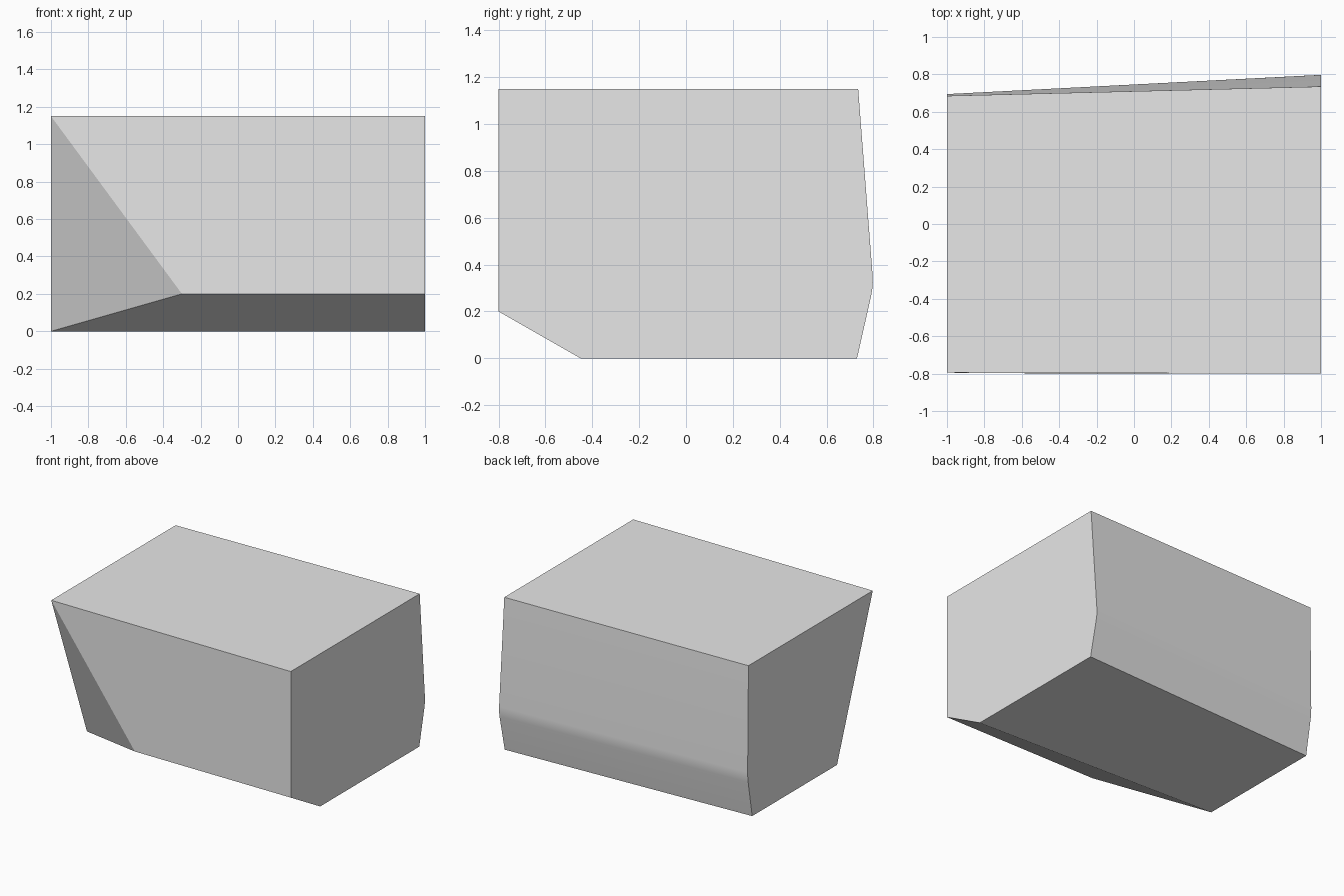
import bpy
import bmesh
from math import radians

cube = bpy.data.objects.get("Cube")
if cube:
    bpy.data.objects.remove(cube, do_unlink=True)

# Plain grey material
grey = bpy.data.materials.new("light grey")
grey.use_nodes = True
colour = (0.8, 0.8, 0.8, 1)
grey.diffuse_color = colour
grey.node_tree.nodes["Principled BSDF"].inputs["Base Color"].default_value = colour

bm = bmesh.new()


def section(x, outline):
    """End outline of the block as vertices at one x."""
    return [bm.verts.new((x, y, z)) for y, z in outline]


# Left end: front top, front chamfer, bottom, rear ridge, rear top
lft, lfc, lfb, lbb, lbr, lbt = left = section(
    1, [(-0.8, 1.15), (-0.8, 0.2), (-0.45, 0), (0.73, 0), (0.8, 0.31), (0.735, 1.15)])
# Right end: the front tapers straight down to the bottom
rft, rfb, rbb, rbr, rbt = right = section(
    -1, [(-0.795, 1.15), (-0.37, 0), (0.64, 0), (0.695, 0.31), (0.685, 1.15)])
# Point where the chamfer meets the cut front corner
corner = bm.verts.new((-0.3, -0.8, 0.2))

for face in (
    left, right,
    (lft, lbt, rbt, rft),          # top
    (lfb, rfb, rbb, lbb),          # underside
    (lft, rft, corner, lfc),       # front
    (rft, rfb, corner),            # cut corner
    (lfc, corner, rfb, lfb),       # front chamfer
    (lbt, lbr, rbr, rbt),          # upper back
    (lbr, lbb, rbb, rbr),          # lower back
):
    bm.faces.new(face)

# Soften the rear ridge slightly
ridge = bm.edges.get((lbr, rbr))
bmesh.ops.bevel(bm, geom=[ridge], offset=0.04, segments=3, profile=0.5, affect='EDGES')
bmesh.ops.recalc_face_normals(bm, faces=bm.faces)

mesh = bpy.data.meshes.new("cut_block")
bm.to_mesh(mesh)
bm.free()
mesh.materials.append(grey)
block = bpy.data.objects.new("cut_block", mesh)
bpy.context.collection.objects.link(block)

# Smooth the rear ridge, keep every other edge crisp
bpy.ops.object.select_all(action='DESELECT')
block.select_set(True)
bpy.context.view_layer.objects.active = block
bpy.ops.object.shade_smooth_by_angle(angle=radians(25))
